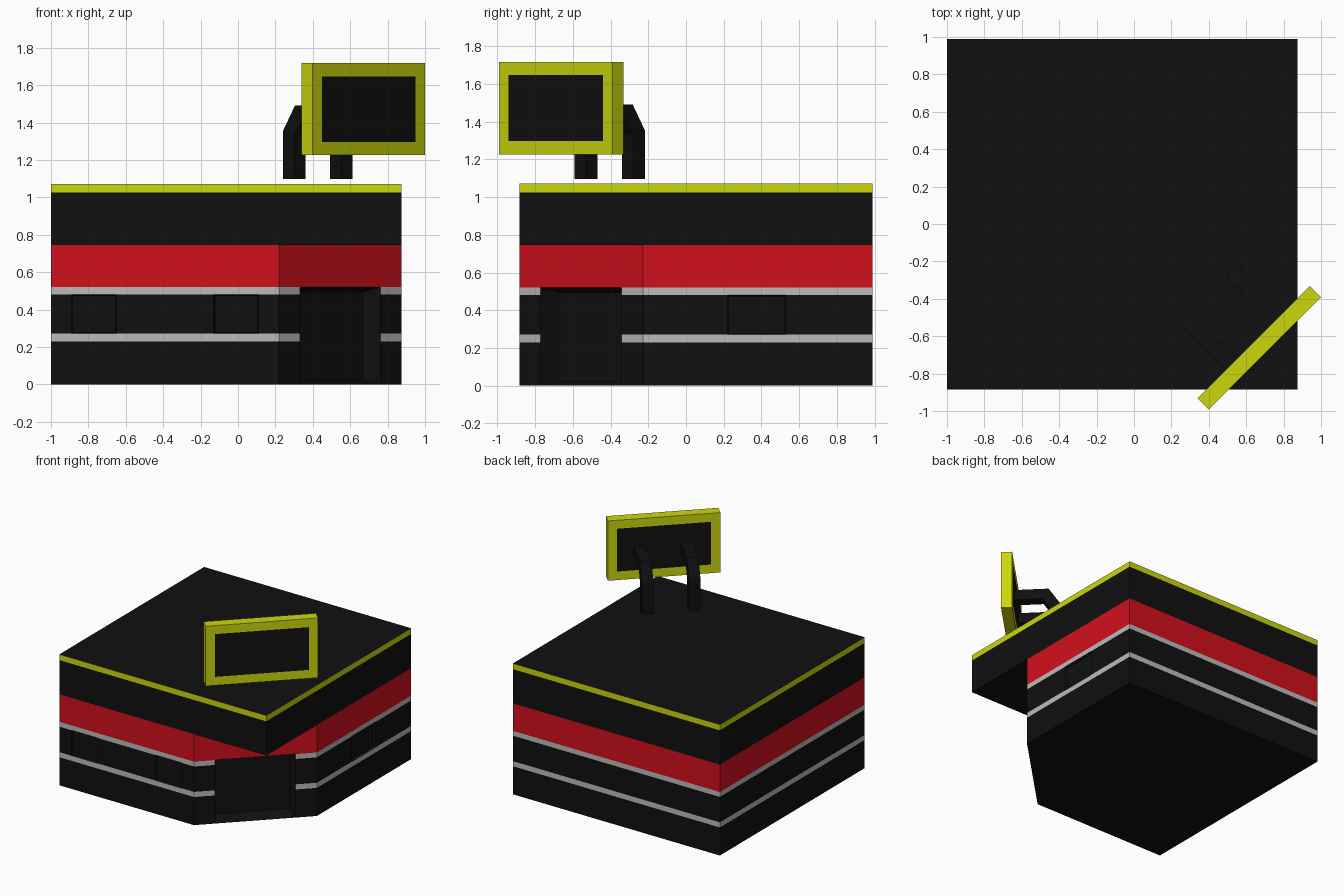
import bpy
from math import sqrt

if "Cube" in bpy.data.objects:
    bpy.data.objects.remove(bpy.data.objects["Cube"])


def material(name, rgb):
    m = bpy.data.materials.new(name)
    m.diffuse_color = (*rgb, 1)
    m.use_nodes = True
    m.node_tree.nodes["Principled BSDF"].inputs["Base Color"].default_value = m.diffuse_color
    return m


BLACK = material("black", (0.005, 0.005, 0.005))
RED = material("red", (0.65, 0.005, 0.012))
YELLOW = material("yellow", (0.6, 0.68, 0.004))
GREY = material("light_grey", (0.5, 0.5, 0.5))


def mesh_object(name, verts, faces, mats, indices=None):
    me = bpy.data.meshes.new(name)
    me.from_pydata(verts, [], faces)
    for m in mats:
        me.materials.append(m)
    for p, i in zip(me.polygons, indices or [0] * len(faces)):
        p.material_index = i
    ob = bpy.data.objects.new(name, me)
    bpy.context.collection.objects.link(ob)
    return ob


def band(name, path, z0, z1, mat, holes=(), bottom=False, top=False):
    """Wall following a closed footprint, leaving out the hole segments."""
    n = len(path)
    verts = [(x, y, z) for z in (z0, z1) for x, y in path]
    faces = [(i, (i + 1) % n, (i + 1) % n + n, i + n) for i in range(n) if i not in holes]
    if bottom:
        faces.append(tuple(reversed(range(n))))
    if top:
        faces.append(tuple(range(n, 2 * n)))
    return mesh_object(name, verts, faces, [mat])


def recess(name, a, b, z0, z1, depth, inset):
    """Sunken panel between two wall points (outside on the right of a to b)."""
    dx, dy = b[0] - a[0], b[1] - a[1]
    length = sqrt(dx * dx + dy * dy)
    tx, ty = dx / length, dy / length

    def ring(d, e):
        ends = [(a[0] + tx * e - ty * d, a[1] + ty * e + tx * d),
                (b[0] - tx * e - ty * d, b[1] - ty * e + tx * d)]
        return [(*ends[0], z0 + e), (*ends[1], z0 + e), (*ends[1], z1 - e), (*ends[0], z1 - e)]

    faces = [(i, (i + 1) % 4, (i + 1) % 4 + 4, i + 4) for i in range(4)] + [(4, 5, 6, 7)]
    return mesh_object(name, ring(0, 0) + ring(depth, inset), faces, [BLACK])


X0, X1, Y0, Y1 = -1.0, 0.875, -0.884, 0.99
D0, D1 = (0.332, -0.772), (0.762, -0.342)      # doorway edges on the cut corner
square = [(X0, Y0), (X1, Y0), (X1, Y1), (X0, Y1)]
lower = [(X0, Y0), (0.22, Y0), D0, D1, (X1, -0.229), (X1, Y1), (X0, Y1)]
DOOR = 2

# window strip footprint with window edges added on front and right walls
W1, W2, W3 = (-0.89, -0.65), (-0.13, 0.11), (0.22, 0.53)
windowed = [(X0, Y0)] + [(x, Y0) for x in W1 + W2] + lower[1:5] \
    + [(X1, y) for y in W3] + lower[5:]

# lower storey
band("base_wall", lower, 0, 0.23, BLACK, holes=[DOOR], bottom=True)
band("lower_stripe", lower, 0.23, 0.272, GREY, holes=[DOOR])
band("window_wall", windowed, 0.272, 0.48, BLACK, holes=[1, 3, 6, 9])
band("upper_stripe", lower, 0.48, 0.52, GREY, holes=[DOOR])
band("red_fascia", lower, 0.52, 0.745, RED)

# doorway and windows
recess("doorway", D0, D1, 0, 0.52, 0.11, 0.025)
for i, w in enumerate((W1, W2)):
    recess(f"front_window_{i + 1}", (w[0], Y0), (w[1], Y0), 0.272, 0.48, 0.02, 0.006)
recess("right_window", (X1, W3[0]), (X1, W3[1]), 0.272, 0.48, 0.02, 0.006)

# overhanging upper storey and roof
band("upper_wall", square, 0.745, 1.025, BLACK, bottom=True)
band("roof_trim", square, 1.025, 1.072, YELLOW)
mesh_object("roof", [(x, y, 1.072) for x, y in square], [(0, 1, 2, 3)], [BLACK])

# diagonal frame for the sign: s runs along the board, d points out of the corner
R = sqrt(0.5)


def diag(s, d, z):
    return ((s + d) * R, (s - d) * R, z)


# sign board: framed panel on both faces
rects = []
for d in (0.983, 0.898):
    for e in (0, 0.07):
        s0, s1, z0, z1 = -0.418 + e, 0.43 - e, 1.227 + e, 1.717 - e
        rects += [diag(s0, d, z0), diag(s1, d, z0), diag(s1, d, z1), diag(s0, d, z1)]
faces, ids = [], []
for i in range(4):
    j = (i + 1) % 4
    faces += [(i, j, j + 4, i + 4), (j + 8, i + 8, i + 12, j + 12), (j, i, i + 8, j + 8)]
    ids += [0, 0, 0]
faces += [(4, 5, 6, 7), (15, 14, 13, 12)]
ids += [1, 1]
mesh_object("sign_board", rects, faces, [YELLOW, BLACK], ids)

# bent brackets carrying the sign
profile = [(0.545, 1.097), (0.545, 1.355), (0.635, 1.49), (0.898, 1.49),
           (0.898, 1.405), (0.68, 1.405), (0.63, 1.33), (0.63, 1.097)]
n = len(profile)
for k, (s0, s1) in enumerate(((-0.205, -0.119), (0.149, 0.236))):
    verts = [diag(s, d, z) for s in (s0, s1) for d, z in profile]
    faces = [(i, i + n, (i + 1) % n + n, (i + 1) % n) for i in range(n)]
    faces += [tuple(range(n)), tuple(reversed(range(n, 2 * n)))]
    mesh_object(f"sign_bracket_{k + 1}", verts, faces, [BLACK])
